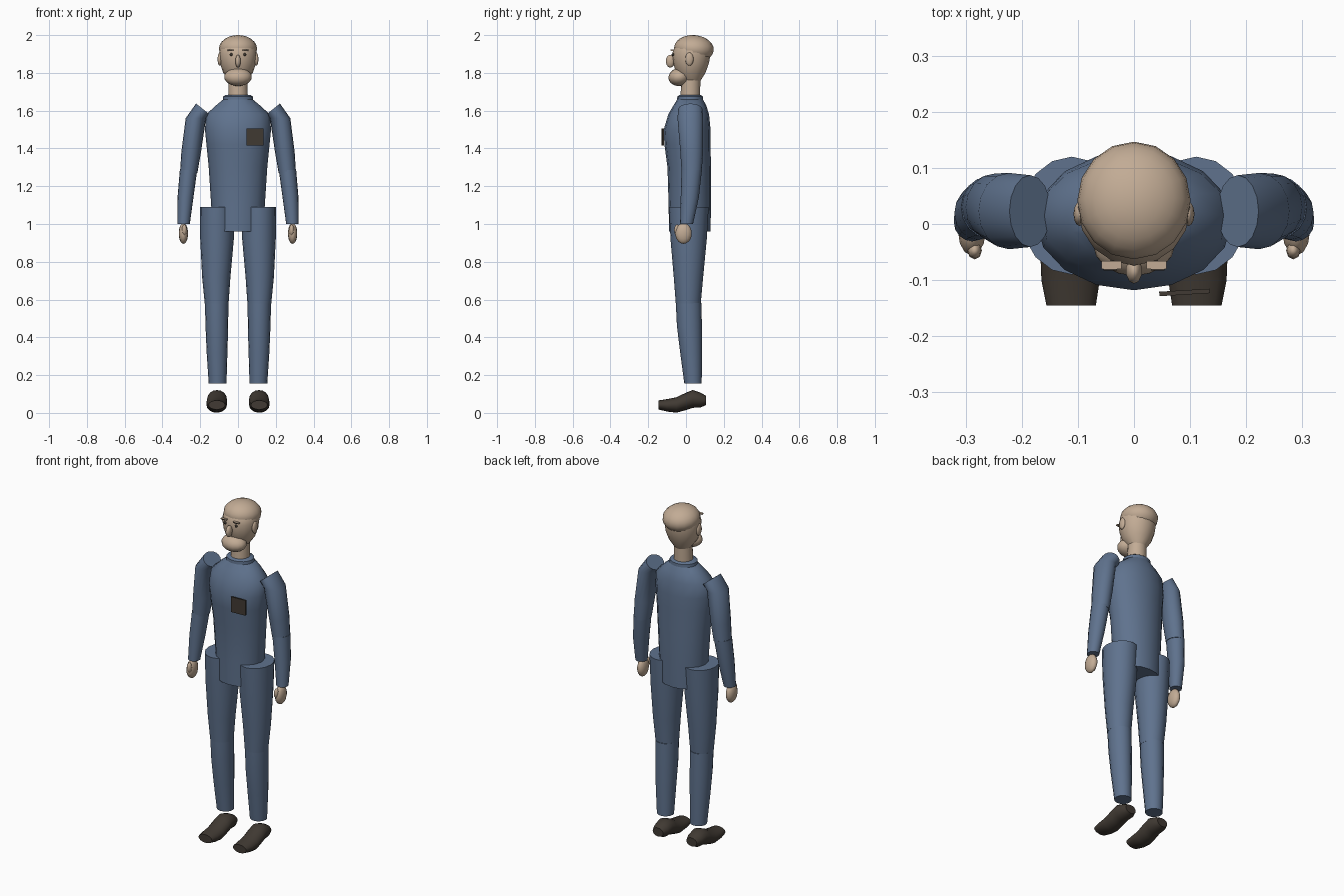
import bpy, bmesh, math
from mathutils import Matrix, Vector

if "Cube" in bpy.data.objects:
    bpy.data.objects.remove(bpy.data.objects["Cube"])


def material(name, rgb):
    m = bpy.data.materials.new(name)
    m.diffuse_color = (*rgb, 1)
    m.use_nodes = True
    m.node_tree.nodes["Principled BSDF"].inputs["Base Color"].default_value = m.diffuse_color
    return m


BLUE = material("blue cloth", (0.115, 0.17, 0.27))
SKIN = material("skin", (0.54, 0.41, 0.30))
DARK = material("dark brown", (0.052, 0.042, 0.033))


def finish(name, bm, mat, angle=40):
    bmesh.ops.recalc_face_normals(bm, faces=bm.faces)
    me = bpy.data.meshes.new(name)
    bm.to_mesh(me)
    bm.free()
    me.materials.append(mat)
    ob = bpy.data.objects.new(name, me)
    bpy.context.collection.objects.link(ob)
    bpy.context.view_layer.objects.active = ob
    bpy.ops.object.select_all(action='DESELECT')
    ob.select_set(True)
    bpy.ops.object.shade_smooth_by_angle(angle=math.radians(angle))
    return ob


def loft(name, rings, mat, n=16, along_y=False):
    """Capped tube; ring = (cx, cy, cz, radius a, radius b, slope of z over x)."""
    bm = bmesh.new()
    loops = []
    for cx, cy, cz, ra, rb, *tilt in rings:
        loop = []
        for i in range(n):
            t = 2 * math.pi * i / n
            u, v = ra * math.cos(t), rb * math.sin(t)
            if along_y:
                p = (cx + u, cy, cz + v)
            else:
                p = (cx + u, cy + v, cz + (tilt[0] * u if tilt else 0))
            loop.append(bm.verts.new(p))
        loops.append(loop)
    for a, b in zip(loops, loops[1:]):
        for i in range(n):
            j = (i + 1) % n
            bm.faces.new((a[i], a[j], b[j], b[i]))
    bm.faces.new(loops[0])
    bm.faces.new(loops[-1])
    return finish(name, bm, mat, 45)


def ball(name, centre, radii, mat, rot=0, seg=16):
    bm = bmesh.new()
    m = Matrix.Translation(centre) @ Matrix.Rotation(rot, 4, 'X') @ Matrix.Diagonal((*radii, 1))
    bmesh.ops.create_uvsphere(bm, u_segments=seg, v_segments=max(6, seg * 3 // 4), radius=1, matrix=m)
    return finish(name, bm, mat, 60)


def box(name, centre, size, mat, rot=0):
    bm = bmesh.new()
    m = Matrix.Translation(centre) @ Matrix.Rotation(rot, 4, 'Z') @ Matrix.Diagonal((*size, 1))
    bmesh.ops.create_cube(bm, size=1, matrix=m)
    return finish(name, bm, mat)


# Torso, collar and chest patch
loft("torso", [(0, .02, .96, .135, .11), (0, .02, 1.10, .142, .112),
               (0, .017, 1.30, .155, .115), (0, .008, 1.42, .167, .122),
               (0, .006, 1.50, .175, .124), (0, .014, 1.58, .168, .108),
               (0, .02, 1.625, .12, .088), (0, .022, 1.66, .078, .068)], BLUE)
loft("collar", [(0, .022, 1.645, .082, .07), (0, .022, 1.675, .078, .068),
                (0, .022, 1.682, .068, .058)], BLUE)
box("chest_patch", (.09, -.122, 1.46), (.09, .008, .09), DARK, .06)

# Neck and head
loft("neck", [(0, .022, 1.66, .052, .052), (0, .027, 1.80, .05, .05)], SKIN)
loft("face", [(0, .03, 1.755, .045, .045), (0, .025, 1.80, .078, .078),
              (0, .027, 1.85, .095, .094), (0, .028, 1.90, .1, .102),
              (0, .034, 1.94, .094, .093), (0, .036, 1.965, .07, .07)], SKIN)
ball("skull", (0, .042, 1.928), (.101, .105, .072), SKIN, -.08)
ball("chin", (0, -.036, 1.778), (.073, .057, .047), SKIN, .15)
ball("nose", (0, -.083, 1.862), (.015, .024, .034), SKIN, seg=10)

# Paired parts
for s, side in ((-1, "left"), (1, "right")):
    ball(side + "_ear", (s * .097, .018, 1.873), (.011, .022, .035), SKIN, seg=12)
    ball(side + "_eye", (s * .036, -.069, 1.897), (.008, .007, .008), DARK, seg=8)
    box(side + "_brow", (s * .04, -.073, 1.92), (.036, .014, .006), SKIN)
    box(side + "_brow_hair", (s * .042, -.081, 1.92), (.024, .003, .005), DARK)

    # Arm with a slanted shoulder cap
    loft(side + "_upper_arm", [(s * .261, .03, 1.27, .046, .053),
                               (s * .248, .03, 1.38, .052, .06),
                               (s * .223, .023, 1.56, .054, .068),
                               (s * .185, .023, 1.608, .037, .064, s * .8)], BLUE)
    loft(side + "_forearm", [(s * .288, .003, 1.0, .033, .034),
                             (s * .278, .02, 1.14, .042, .048),
                             (s * .262, .03, 1.285, .046, .054)], BLUE)
    ball(side + "_hand", (s * .289, -.013, .95), (.025, .044, .055), SKIN, seg=12)
    ball(side + "_thumb", (s * .284, -.047, .968), (.013, .016, .03), SKIN, seg=8)

    # Leg
    loft(side + "_thigh", [(s * .113, .012, .578, .063, .066),
                           (s * .115, .013, .72, .075, .078),
                           (s * .111, .014, .92, .089, .096),
                           (s * .111, .015, 1.09, .091, .105)], BLUE)
    loft(side + "_calf", [(s * .108, .037, .155, .047, .046),
                          (s * .111, .027, .32, .055, .058),
                          (s * .112, .018, .46, .06, .066),
                          (s * .113, .014, .582, .062, .068)], BLUE)

    # Shoe, lofted from toe to heel
    loft(side + "_shoe", [(s * .112, -.145, .042, .044, .024),
                          (s * .113, -.10, .04, .052, .033),
                          (s * .113, -.05, .042, .054, .041),
                          (s * .112, .0, .061, .054, .046),
                          (s * .111, .035, .074, .052, .047),
                          (s * .11, .075, .068, .047, .04),
                          (s * .11, .105, .066, .034, .025)], DARK, along_y=True)
